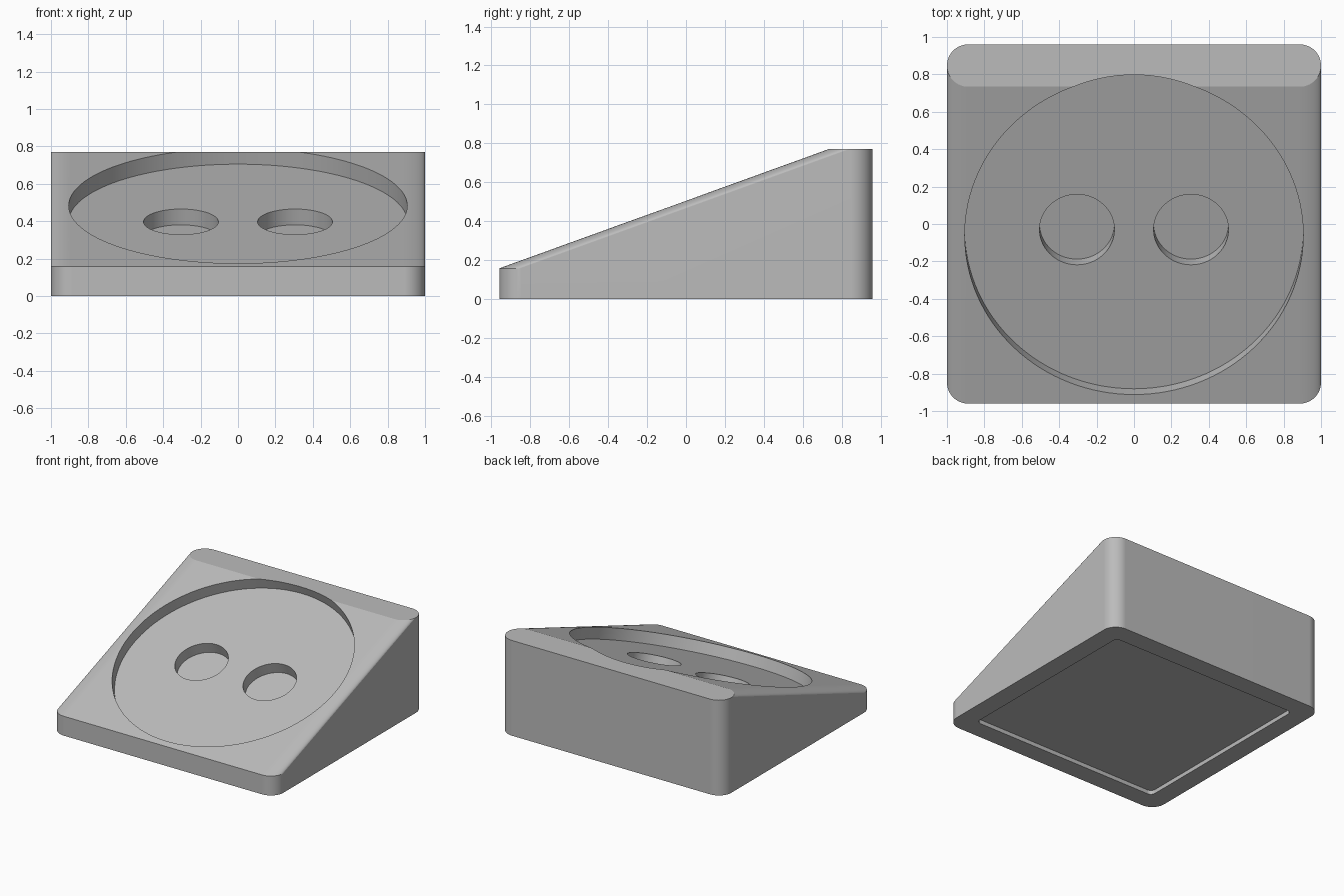
import bpy, bmesh, math
from mathutils import Matrix, Vector

if "Cube" in bpy.data.objects:
    bpy.data.objects.remove(bpy.data.objects["Cube"])

HALF_X, HALF_Y = 1.0, 0.96
CORNER_R = 0.113
FRONT_H, BACK_H = 0.157, 0.77
TILT = math.atan2(BACK_H - FRONT_H, 2 * (HALF_Y - CORNER_R))

grey = bpy.data.materials.new("plain grey")
grey.use_nodes = True
color = (0.5, 0.5, 0.5, 1)
grey.diffuse_color = color
grey.node_tree.nodes["Principled BSDF"].inputs["Base Color"].default_value = color


def make_object(name, bm):
    mesh = bpy.data.meshes.new(name)
    bm.to_mesh(mesh)
    bm.free()
    obj = bpy.data.objects.new(name, mesh)
    bpy.context.collection.objects.link(obj)
    mesh.materials.append(grey)
    return obj


def corner_hull(name, half_x, half_y, radius, bottom, front_top, back_top):
    """Rounded block: the hull of four upright corner posts."""
    bm = bmesh.new()
    for sx in (-1, 1):
        for sy, top in ((-1, front_top), (1, back_top)):
            for z in (bottom, top):
                place = Matrix.Translation((sx * (half_x - radius), sy * (half_y - radius), z))
                bmesh.ops.create_circle(bm, segments=64, radius=radius, matrix=place)
    hull = bmesh.ops.convex_hull(bm, input=bm.verts)
    loose = {v for v in hull["geom_interior"] + hull["geom_unused"]
             if isinstance(v, bmesh.types.BMVert)}
    bmesh.ops.delete(bm, geom=list(loose), context="VERTS")
    bmesh.ops.dissolve_limit(bm, angle_limit=math.radians(0.2), verts=bm.verts, edges=bm.edges)
    bmesh.ops.recalc_face_normals(bm, faces=bm.faces)
    return make_object(name, bm)


def tilted_cylinder(name, floor, radius, height):
    """Cylinder standing square to the sloped face, starting at its floor centre."""
    bm = bmesh.new()
    place = (Matrix.Translation(floor) @ Matrix.Rotation(TILT, 4, "X")
             @ Matrix.Translation((0, 0, height / 2)))
    bmesh.ops.create_cone(bm, cap_ends=True, segments=128, radius1=radius,
                          radius2=radius, depth=height, matrix=place)
    return make_object(name, bm)


def carve(body, cutter):
    mod = body.modifiers.new("carve", "BOOLEAN")
    mod.operation = "DIFFERENCE"
    mod.solver = "EXACT"
    mod.object = cutter
    bpy.context.view_layer.objects.active = body
    bpy.ops.object.modifier_apply(modifier=mod.name)
    bpy.data.objects.remove(cutter)


# Wedge body with rounded corners
body = corner_hull("wedge_stand", HALF_X, HALF_Y, CORNER_R, 0, FRONT_H, BACK_H)

# Round tray and the two holes in its floor
normal = Vector((0, -math.sin(TILT), math.cos(TILT)))
tray_floor = Vector((0, -0.03, 0.397))
carve(body, tilted_cylinder("tray_cutter", tray_floor, 0.905, 0.6))
for side in (-1, 1):
    hole_floor = tray_floor + Vector((side * 0.305, 0, 0)) - normal * 0.09
    carve(body, tilted_cylinder("hole_cutter", hole_floor, 0.2, 0.3))

# Shallow recess under the base
carve(body, corner_hull("base_cutter", HALF_X - 0.155, HALF_Y - 0.155, 0.04, -0.1, 0.033, 0.033))

# Smooth rounded areas, crisp edges
bpy.ops.object.select_all(action="DESELECT")
body.select_set(True)
bpy.context.view_layer.objects.active = body
bpy.ops.object.shade_smooth_by_angle(angle=math.radians(15))
weighted = body.modifiers.new("even shading", "WEIGHTED_NORMAL")
weighted.keep_sharp = True
